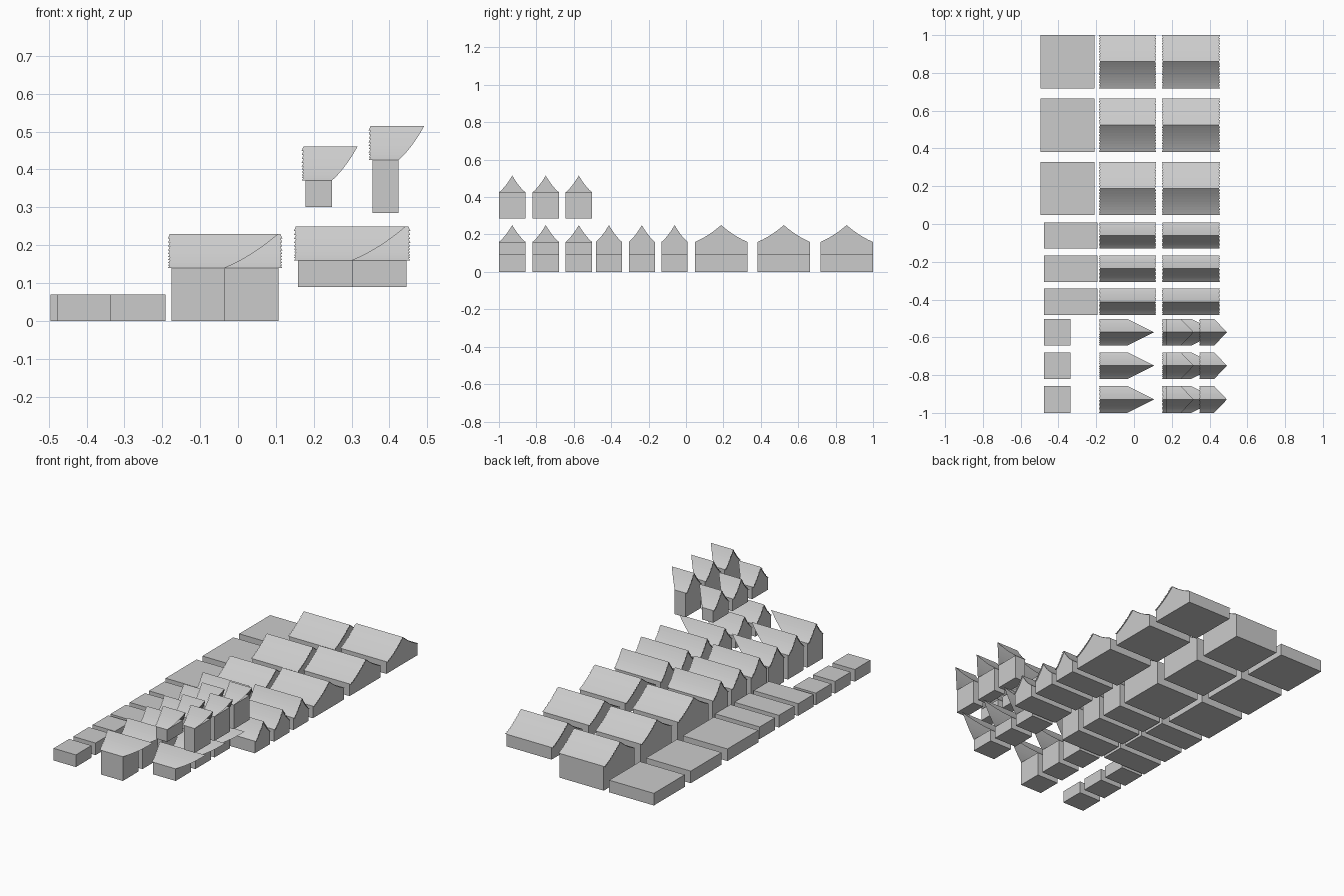
import bpy, bmesh

if "Cube" in bpy.data.objects:
    bpy.data.objects.remove(bpy.data.objects["Cube"])

RISE = 0.09       # roof height
STEPS = 10        # shingle courses per slope
STOREY = 0.07


def curve(u):
    """Flared roof profile: 0 at the eave, 1 at the ridge."""
    return 0.65 * u + 0.35 * u * u


def finish(name, bm, smooth=False):
    bmesh.ops.remove_doubles(bm, verts=bm.verts, dist=1e-5)
    mesh = bpy.data.meshes.new(name)
    bm.to_mesh(mesh)
    bm.free()
    ob = bpy.data.objects.new(name, mesh)
    bpy.context.collection.objects.link(ob)
    if smooth:
        bpy.ops.object.select_all(action='DESELECT')
        ob.select_set(True)
        bpy.context.view_layer.objects.active = ob
        bpy.ops.object.shade_smooth_by_angle(angle=0.5)
    return ob


def face(bm, pts):
    return bm.faces.new([bm.verts.new(p) for p in pts])


def block(name, x0, x1, yc, half, z0, z1):
    bm = bmesh.new()
    f = face(bm, [(x0, yc - half, z0), (x0, yc + half, z0),
                  (x1, yc + half, z0), (x1, yc - half, z0)])
    ext = bmesh.ops.extrude_face_region(bm, geom=[f], use_keep_orig=True)
    top = [v for v in ext['geom'] if isinstance(v, bmesh.types.BMVert)]
    bmesh.ops.translate(bm, verts=top, vec=(0, 0, z1 - z0))
    bmesh.ops.recalc_face_normals(bm, faces=bm.faces)
    return finish(name, bm)


def gable(name, x, yc, half, z, side):
    # end wall filling the roof profile
    bm = bmesh.new()
    for i in range(STEPS):
        a, b = i / STEPS, (i + 1) / STEPS
        pts = [(x, yc + s * half * (1 - u), z + RISE * curve(u))
               for s, u in ((-1, a), (1, a), (1, b), (-1, b))]
        if i == STEPS - 1:
            pts.pop()
        f = face(bm, pts)
        f.normal_update()
        if f.normal.x * side < 0:
            f.normal_flip()
    return finish(name, bm)


def roof(name, x0, x1, yc, half, z, cut=0.0):
    # two flared slopes with toothed shingle ends;
    # cut > 0 trims the far end to meet a neighbouring slope
    bm = bmesh.new()
    for s in (-1, 1):
        for i in range(STEPS):
            ring = []
            for u, over in ((i / STEPS, 0.010), ((i + 1) / STEPS, 0.005)):
                y, h = yc + s * half * (1 - u), z + RISE * curve(u)
                far = x1 + cut * u if cut else x1 + over
                ring.append([(x0 - over, y, h), (far, y, h)])
            f = face(bm, [ring[0][0], ring[0][1], ring[1][1], ring[1][0]])
            f.normal_update()
            if f.normal.z < 0:
                f.normal_flip()
    return finish(name, bm, True)


def house(name, x0, x1, yc, half, z0, storeys):
    z = z0
    for k in range(storeys):
        block(name + "_walls", x0, x1, yc, half, z, z + STOREY)
        z += STOREY
    gable(name + "_gable", x0, yc, half, z, -1)
    gable(name + "_gable", x1, yc, half, z, 1)
    roof(name + "_roof", x0, x1, yc, half, z)


def dormer(name, x0, x1, yc, half, z0, storeys, cut):
    z = z0
    for k in range(storeys):
        block(name + "_walls", x0, x1, yc, half, z, z + STOREY)
        z += STOREY
    gable(name + "_gable", x0, yc, half, z, -1)
    roof(name + "_roof", x0, x1, yc, half, z, cut)


# wide houses with their flat storey pieces
for y in (0.859, 0.523, 0.188):
    block("wide_storey", -0.495, -0.21, y, 0.141, 0, STOREY)
    house("wide_tall_house", -0.175, 0.107, y, 0.141, 0, 2)
    house("wide_low_house", 0.158, 0.445, y, 0.141, 0.09, 1)

# narrow houses
for y in (-0.061, -0.236, -0.412):
    block("narrow_storey", -0.477, -0.192, y, 0.07, 0, STOREY)
    house("narrow_tall_house", -0.175, 0.107, y, 0.07, 0, 2)
    house("narrow_low_house", 0.158, 0.445, y, 0.07, 0.09, 1)

# wings and dormers whose roofs run into another slope
for y in (-0.573, -0.750, -0.929):
    block("wing_storey", -0.477, -0.335, y, 0.071, 0, STOREY)
    dormer("tall_wing", -0.175, -0.035, y, 0.071, 0, 2, 0.142)
    dormer("low_wing", 0.158, 0.302, y, 0.071, 0.09, 1, 0.142)
    dormer("low_dormer", 0.178, 0.248, y, 0.071, 0.301, 1, 0.068)
    dormer("tall_dormer", 0.355, 0.424, y, 0.071, 0.285, 2, 0.068)
